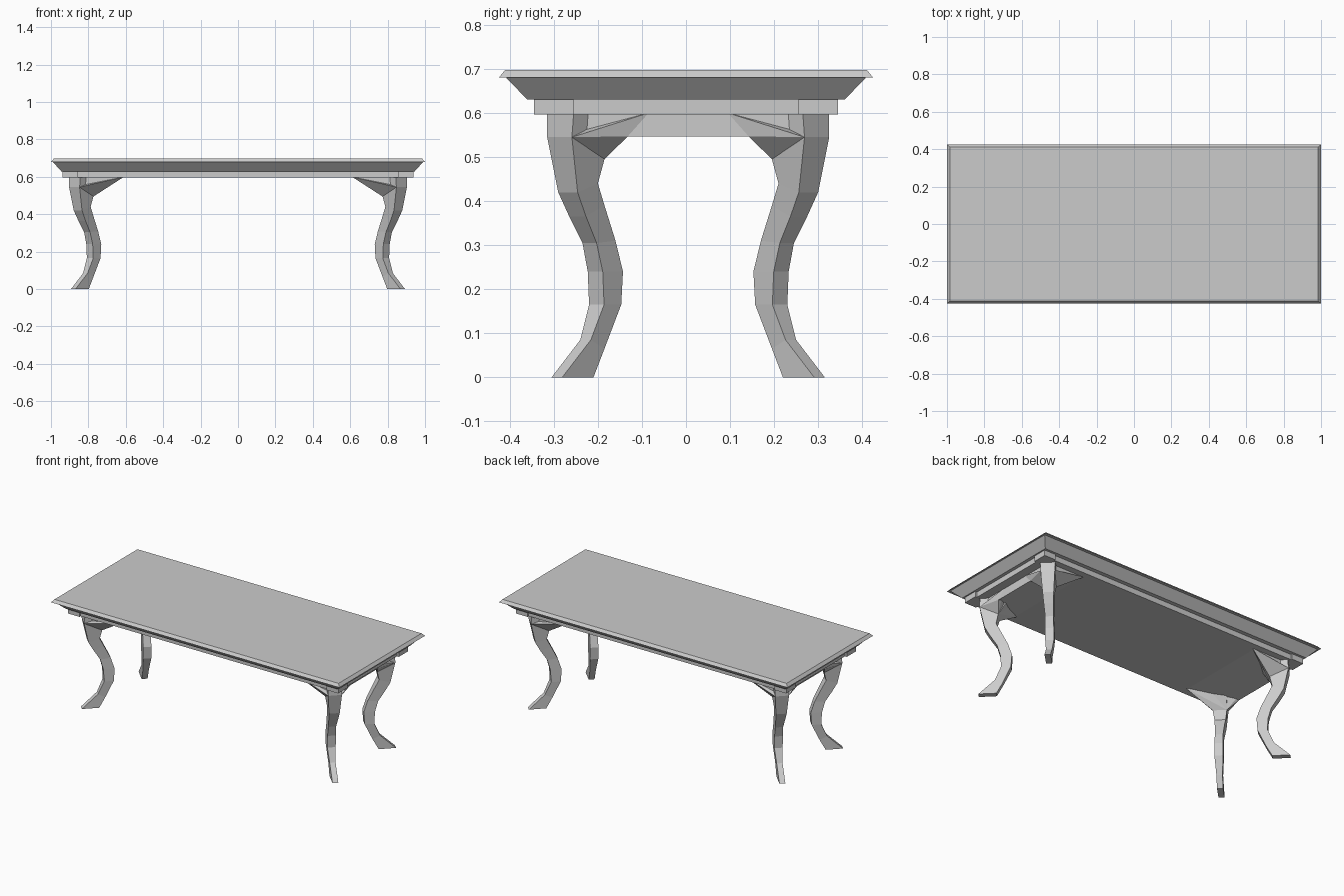
import bpy
import bmesh

cube = bpy.data.objects.get("Cube")
if cube:
    bpy.data.objects.remove(cube, do_unlink=True)

grey = bpy.data.materials.new("light_grey")
grey.use_nodes = True
colour = (0.6, 0.6, 0.6, 1)
grey.diffuse_color = colour
grey.node_tree.nodes["Principled BSDF"].inputs["Base Color"].default_value = colour


def finish(bm, name):
    bmesh.ops.recalc_face_normals(bm, faces=bm.faces)
    mesh = bpy.data.meshes.new(name)
    bm.to_mesh(mesh)
    bm.free()
    mesh.materials.append(grey)
    obj = bpy.data.objects.new(name, mesh)
    bpy.context.collection.objects.link(obj)
    return obj


def loft(name, rings):
    """Skin a list of matching closed rings and cap both ends."""
    bm = bmesh.new()
    loops = [[bm.verts.new(p) for p in ring] for ring in rings]
    for a, b in zip(loops, loops[1:]):
        n = len(a)
        for i in range(n):
            j = (i + 1) % n
            bm.faces.new((a[i], a[j], b[j], b[i]))
    bm.faces.new(loops[0])
    bm.faces.new(loops[-1])
    return finish(bm, name)


def rect(x, y, z, cx=0, cy=0):
    return [(cx + sx * x, cy + sy * y, z)
            for sx, sy in ((-1, -1), (1, -1), (1, 1), (-1, 1))]


def hull(name, points):
    bm = bmesh.new()
    for p in points:
        bm.verts.new(p)
    bmesh.ops.convex_hull(bm, input=bm.verts[:])
    return finish(bm, name)


# Top board with a bevelled rim, sloped moulding and apron
loft("table_top", [rect(1, 0.425, 0.68), rect(0.985, 0.411, 0.697)])
loft("moulding", [rect(0.945, 0.36, 0.63), rect(0.99, 0.408, 0.68)])
loft("apron", [rect(0.925, 0.335, 0.597), rect(0.925, 0.335, 0.63)])

# Leg stations: outer height, outer reach, inner height, inner reach, half width
STATIONS = [
    (0.600, 0.320, 0.600, 0.140, 0.030),
    (0.545, 0.320, 0.495, 0.190, 0.028),
    (0.420, 0.295, 0.440, 0.205, 0.022),
    (0.365, 0.270, 0.390, 0.190, 0.019),
    (0.305, 0.240, 0.310, 0.165, 0.016),
    (0.240, 0.228, 0.240, 0.148, 0.017),
    (0.165, 0.225, 0.165, 0.152, 0.017),
    (0.085, 0.245, 0.065, 0.190, 0.012),
    (0.000, 0.310, 0.000, 0.215, 0.012),
]
LEG_X = 0.583
SHIFT_Y = 0.005


def leg_ring(station):
    """Four corners of a leg section turned towards the table corner."""
    z_out, reach_out, z_in, reach_in, h = station
    o, i = reach_out - h, reach_in + h
    return [(LEG_X + o + h, o - h, z_out), (LEG_X + o - h, o + h, z_out),
            (LEG_X + i - h, i + h, z_in), (LEG_X + i + h, i - h, z_in)]


for x_name, sx in (("left", 1), ("right", -1)):
    # Wedge under the apron joining the two legs of each end
    loft(x_name + "_end_rail", [
        [(sx * 0.61, y, 0.6), (sx * 0.87, y, 0.547), (sx * 0.87, y, 0.6)]
        for y in (-0.285, 0.295)])

    for y_name, sy in (("front", -1), ("back", 1)):
        name = y_name + "_" + x_name

        def place(points):
            return [(sx * x, sy * y + SHIFT_Y, z) for x, y, z in points]

        # Curved leg
        loft(name + "_leg", [place(leg_ring(s)) for s in STATIONS])

        # Knee bracket fanning out from the leg to the apron
        tips = [(0.61, 0.29, 0.6), (0.87, 0.137, 0.547), (0.87, 0.09, 0.6)]
        hull(name + "_bracket", place(leg_ring(STATIONS[1]) + tips))

        # Square block above the leg
        loft(name + "_block", [rect(0.04, 0.045, z, sx * 0.897, sy * 0.3)
                               for z in (0.596, 0.631)])
